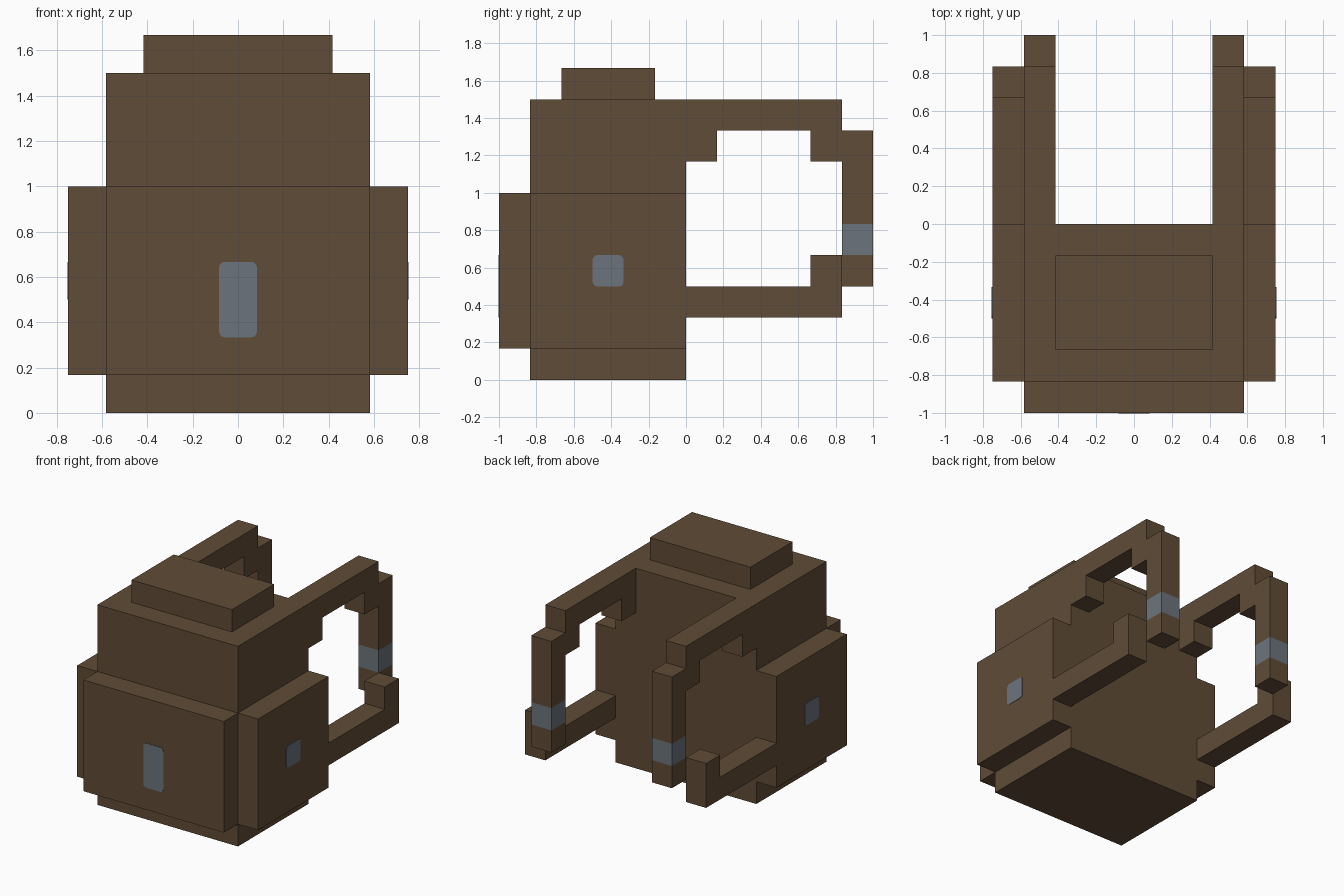
import bpy, bmesh
from mathutils import Vector

U = 1 / 6  # one block unit

if "Cube" in bpy.data.objects:
    bpy.data.objects.remove(bpy.data.objects["Cube"], do_unlink=True)


def make_material(name, rgb):
    mat = bpy.data.materials.new(name)
    mat.use_nodes = True
    mat.diffuse_color = (*rgb, 1)
    mat.node_tree.nodes["Principled BSDF"].inputs["Base Color"].default_value = (*rgb, 1)
    return mat


leather = make_material("brown_leather", (0.117, 0.072, 0.038))
metal = make_material("grey_metal", (0.150, 0.175, 0.205))


def finish(name, bm, *mats):
    bmesh.ops.recalc_face_normals(bm, faces=bm.faces)
    mesh = bpy.data.meshes.new(name)
    bm.to_mesh(mesh)
    bm.free()
    for mat in mats:
        mesh.materials.append(mat)
    obj = bpy.data.objects.new(name, mesh)
    bpy.context.collection.objects.link(obj)
    return obj


def box(name, low, high, mat=leather, round_axis=None):
    """Box between two corners in block units; optionally round the edges along one axis."""
    low, high = Vector(low) * U, Vector(high) * U
    bm = bmesh.new()
    bmesh.ops.create_cube(bm, size=1)
    for v in bm.verts:
        v.co = (low + high) / 2 + v.co * (high - low)
    if round_axis is not None:
        edges = [e for e in bm.edges
                 if abs((e.verts[0].co - e.verts[1].co)[round_axis]) > 1e-5
                 and all(abs((e.verts[0].co - e.verts[1].co)[a]) < 1e-5
                         for a in range(3) if a != round_axis)]
        bmesh.ops.bevel(bm, geom=edges, offset=0.025, segments=3, profile=0.5, affect='EDGES')
    return finish(name, bm, mat)


def strap(name, outline, x0, x1, band=None):
    """Extrude a side outline (y, z) across x; colour a band of heights as metal."""
    bm = bmesh.new()
    face = bm.faces.new([bm.verts.new((x0 * U, y * U, z * U)) for y, z in outline])
    new = bmesh.ops.extrude_face_region(bm, geom=[face])["geom"]
    bmesh.ops.translate(bm, vec=((x1 - x0) * U, 0, 0),
                        verts=[g for g in new if isinstance(g, bmesh.types.BMVert)])
    if band:
        for z in band:
            bmesh.ops.bisect_plane(bm, geom=bm.verts[:] + bm.edges[:] + bm.faces[:],
                                   plane_co=(0, 0, z * U), plane_no=(0, 0, 1))
        for f in bm.faces:
            zs = [v.co.z / U for v in f.verts]
            f.material_index = int(min(zs) > band[0] - 0.01 and max(zs) < band[1] + 0.01)
    return finish(name, bm, leather, metal)


# Bag body, lid and front pocket
box("bag_body", (-3.5, -5, 0), (3.5, 0, 9))
box("top_lid", (-2.5, -4, 9), (2.5, -1, 10))
box("front_pocket", (-3.5, -6, 1), (3.5, -5, 6))
box("front_clasp", (-0.5, -6.02, 2), (0.5, -5.98, 4), metal, round_axis=1)

# Side pockets and shoulder straps, mirrored
upper = [(0, 7), (0, 9), (5, 9), (5, 8), (6, 8), (6, 3), (5, 3),
         (5, 7), (4, 7), (4, 8), (1, 8), (1, 7)]
lower = [(0, 2), (0, 3), (4, 3), (4, 4), (5, 4), (5, 2)]
for side, s in (("left", 1), ("right", -1)):
    def span(a, b):
        return sorted((a * s, b * s))

    x0, x1 = span(3.5, 4.5)
    box(side + "_side_pocket", (x0, -5, 1), (x1, 0, 6))
    strap(side + "_lower_strap", lower, x0, x1)
    x0, x1 = span(4.48, 4.52)
    box(side + "_pocket_clasp", (x0, -3, 3), (x1, -2, 4), metal, round_axis=0)
    x0, x1 = span(2.5, 3.5)
    strap(side + "_upper_strap", upper, x0, x1, band=(4, 5))
